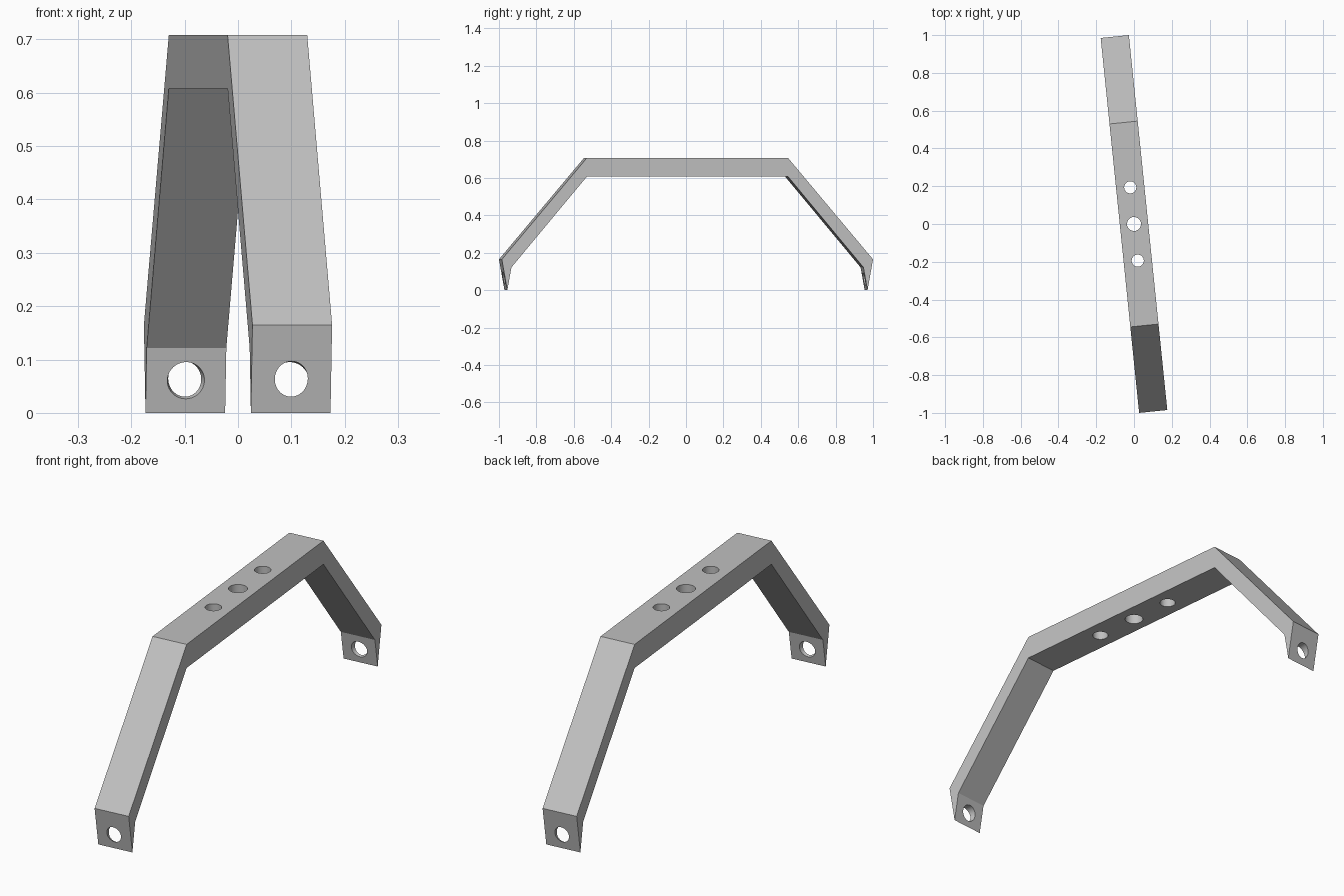
import bpy, bmesh, math
from mathutils import Vector

cube = bpy.data.objects.get("Cube")
if cube:
    bpy.data.objects.remove(cube, do_unlink=True)

WIDTH = 0.15
TURN = math.asin(0.102)

grey = bpy.data.materials.new("plain grey")
grey.use_nodes = True
grey.diffuse_color = (0.53, 0.53, 0.53, 1)
grey.node_tree.nodes["Principled BSDF"].inputs["Base Color"].default_value = grey.diffuse_color


def make_object(name, bm):
    bmesh.ops.recalc_face_normals(bm, faces=bm.faces)
    mesh = bpy.data.meshes.new(name)
    bm.to_mesh(mesh)
    bm.free()
    mesh.materials.append(grey)
    obj = bpy.data.objects.new(name, mesh)
    bpy.context.collection.objects.link(obj)
    return obj


# Bracket: half profile of outer and inner bends, mirrored and extruded
outer = [(0.968, 0), (0.9975, 0.165), (0.54, 0.708)]
inner = [(0.54, 0.608), (0.946, 0.122)]
profile = outer + [(-y, z) for y, z in reversed(outer)]
profile += [(-y, z) for y, z in reversed(inner)] + inner
bm = bmesh.new()
side = bm.faces.new([bm.verts.new((-WIDTH / 2, y, z)) for y, z in profile])
grown = bmesh.ops.extrude_face_region(bm, geom=[side])["geom"]
bmesh.ops.translate(bm, vec=(WIDTH, 0, 0),
                    verts=[v for v in grown if isinstance(v, bmesh.types.BMVert)])
bracket = make_object("bracket", bm)


# Drill: round or tapered cutter between two points
def drill(name, start, end, r_start, r_end):
    start, end = Vector(start), Vector(end)
    axis = end - start
    bm = bmesh.new()
    bmesh.ops.create_cone(bm, cap_ends=True, segments=40, radius1=r_start,
                          radius2=r_end, depth=axis.length)
    obj = make_object(name, bm)
    obj.location = (start + end) / 2
    obj.rotation_euler = axis.to_track_quat("Z", "Y").to_euler()
    obj.hide_render = True
    return obj


cutters = []
# Three holes through the top bar
for y, r in ((-0.195, 0.032), (0, 0.037), (0.195, 0.032)):
    cutters.append(drill("bar_hole_cutter", (0, y, 0.55), (0, y, 0.76), r, r))
# One tapered hole through each foot
for s in (-1, 1):
    cutters.append(drill("foot_hole_cutter", (0, s * 0.934, 0.056),
                         (0, s * 1.003, 0.071), 0.039, 0.027))

bpy.context.view_layer.objects.active = bracket
for cutter in cutters:
    mod = bracket.modifiers.new("hole", "BOOLEAN")
    mod.operation = "DIFFERENCE"
    mod.solver = "EXACT"
    mod.object = cutter
    bpy.ops.object.modifier_apply(modifier=mod.name)
for cutter in cutters:
    bpy.data.objects.remove(cutter, do_unlink=True)

# Smooth hole walls, sharp bends, slight turn of the whole part
bpy.ops.object.select_all(action="DESELECT")
bracket.select_set(True)
bpy.ops.object.shade_smooth_by_angle(angle=math.radians(15))
bracket.rotation_euler.z = TURN
